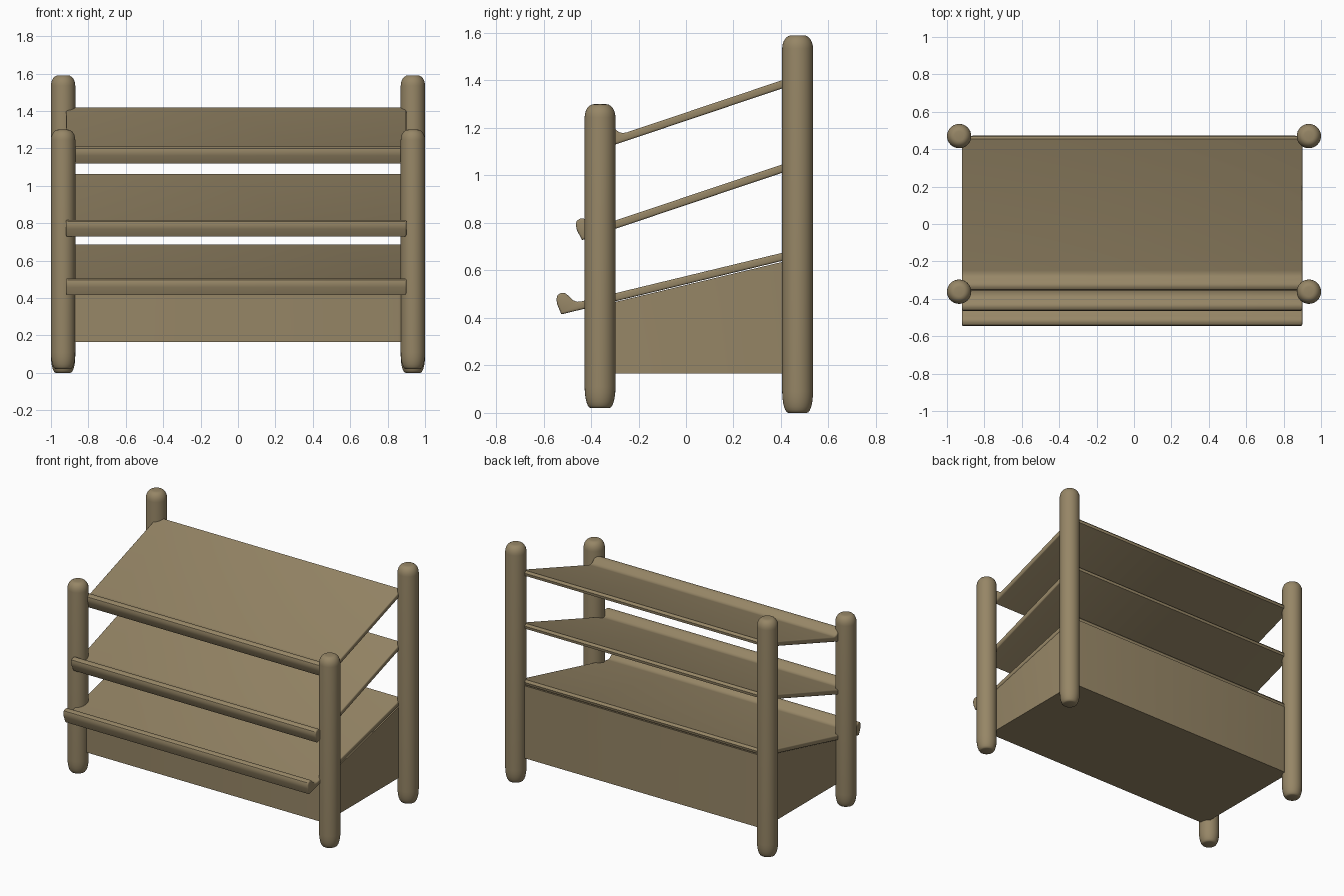
import bpy, bmesh, math
from mathutils import Vector

cube = bpy.data.objects.get("Cube")
if cube:
    bpy.data.objects.remove(cube, do_unlink=True)

wood = bpy.data.materials.new("tan_wood")
wood.use_nodes = True
color = (0.305, 0.238, 0.133, 1)
wood.diffuse_color = color
wood.node_tree.nodes["Principled BSDF"].inputs["Base Color"].default_value = color


def finish(name, bm, angle=40):
    bmesh.ops.recalc_face_normals(bm, faces=bm.faces)
    mesh = bpy.data.meshes.new(name)
    bm.to_mesh(mesh)
    bm.free()
    obj = bpy.data.objects.new(name, mesh)
    bpy.context.collection.objects.link(obj)
    mesh.materials.append(wood)
    bpy.ops.object.select_all(action='DESELECT')
    obj.select_set(True)
    bpy.context.view_layer.objects.active = obj
    bpy.ops.object.shade_smooth_by_angle(angle=math.radians(angle))
    return obj


def prism(outline, x0, x1):
    """Extrude a side outline of (y, z) points along x."""
    bm = bmesh.new()
    face = bm.faces.new([bm.verts.new((x0, y, z)) for y, z in outline])
    out = bmesh.ops.extrude_face_region(bm, geom=[face])
    moved = [v for v in out["geom"] if isinstance(v, bmesh.types.BMVert)]
    bmesh.ops.translate(bm, vec=(x1 - x0, 0, 0), verts=moved)
    bmesh.ops.recalc_face_normals(bm, faces=bm.faces)
    return bm


def post(name, x, y, z0, z1, r=0.065):
    """Turned post with a domed top and a tapered rounded foot."""
    top, foot = 0.055, 0.09
    steps = [i * math.pi / 12 for i in range(7)]
    prof = [(r * (0.6 + 0.4 * math.sin(a)), z0 + foot * (1 - math.cos(a)) ** 1.0)
            for a in steps]
    prof += [(r * (0.4 + 0.6 * math.cos(a)), z1 - top * (1 - math.sin(a)))
             for a in steps]
    prof = [(0, z0)] + prof + [(0, z1)]
    bm = bmesh.new()
    verts = [bm.verts.new((p, 0, z)) for p, z in prof]
    edges = [bm.edges.new(pair) for pair in zip(verts, verts[1:])]
    bmesh.ops.spin(bm, geom=verts + edges, cent=(0, 0, 0), axis=(0, 0, 1),
                   angle=2 * math.pi, steps=32)
    bmesh.ops.remove_doubles(bm, verts=bm.verts, dist=1e-5)
    bmesh.ops.translate(bm, vec=(x, y, 0), verts=bm.verts)
    finish(name, bm)


# Four posts, the rear pair taller
for side, x in (("left", 0.935), ("right", -0.935)):
    post("front_post_" + side, x, -0.362, 0.02, 1.30)
    post("back_post_" + side, x, 0.47, 0.0, 1.59)

# Lip cross-section along the shelf and across it, starting under the front
LIP = [(0, 0), (-0.007, 0.045), (-0.005, 0.068), (0.004, 0.083), (0.02, 0.088),
       (0.036, 0.083), (0.05, 0.066), (0.062, 0.046), (0.076, 0.036), (0.095, 0.033)]


def shelf(name, y, z, slope, y_back):
    d = Vector((1, slope)).normalized()
    n = Vector((-d.y, d.x))
    length = (y_back - y) / d.x
    pts = LIP + [(length, 0.033), (length + 0.008, 0.016), (length, 0)]
    bm = prism([Vector((y, z)) + d * u + n * v for u, v in pts], -0.92, 0.90)
    # Soften both end rims
    rims = [e for e in bm.edges if abs(e.verts[0].co.x - e.verts[1].co.x) < 1e-6]
    bmesh.ops.bevel(bm, geom=rims, offset=0.009, segments=3, profile=0.5,
                    affect='EDGES', clamp_overlap=True)
    finish(name, bm)


# Three sloping shelves
shelf("lower_shelf", -0.525, 0.415, 0.242, 0.465)
shelf("middle_shelf", -0.438, 0.728, 0.336, 0.465)
shelf("upper_shelf", -0.328, 1.12, 0.336, 0.465)

# Storage box under the lower shelf, its top following the slope
box = prism([(-0.37, 0.165), (0.473, 0.165), (0.473, 0.652), (-0.37, 0.45)], -0.90, 0.90)
upright = [e for e in box.edges
           if abs((e.verts[0].co - e.verts[1].co).normalized().z) > 0.9]
bmesh.ops.bevel(box, geom=upright, offset=0.045, segments=5, profile=0.5, affect='EDGES')
finish("storage_box", box)
